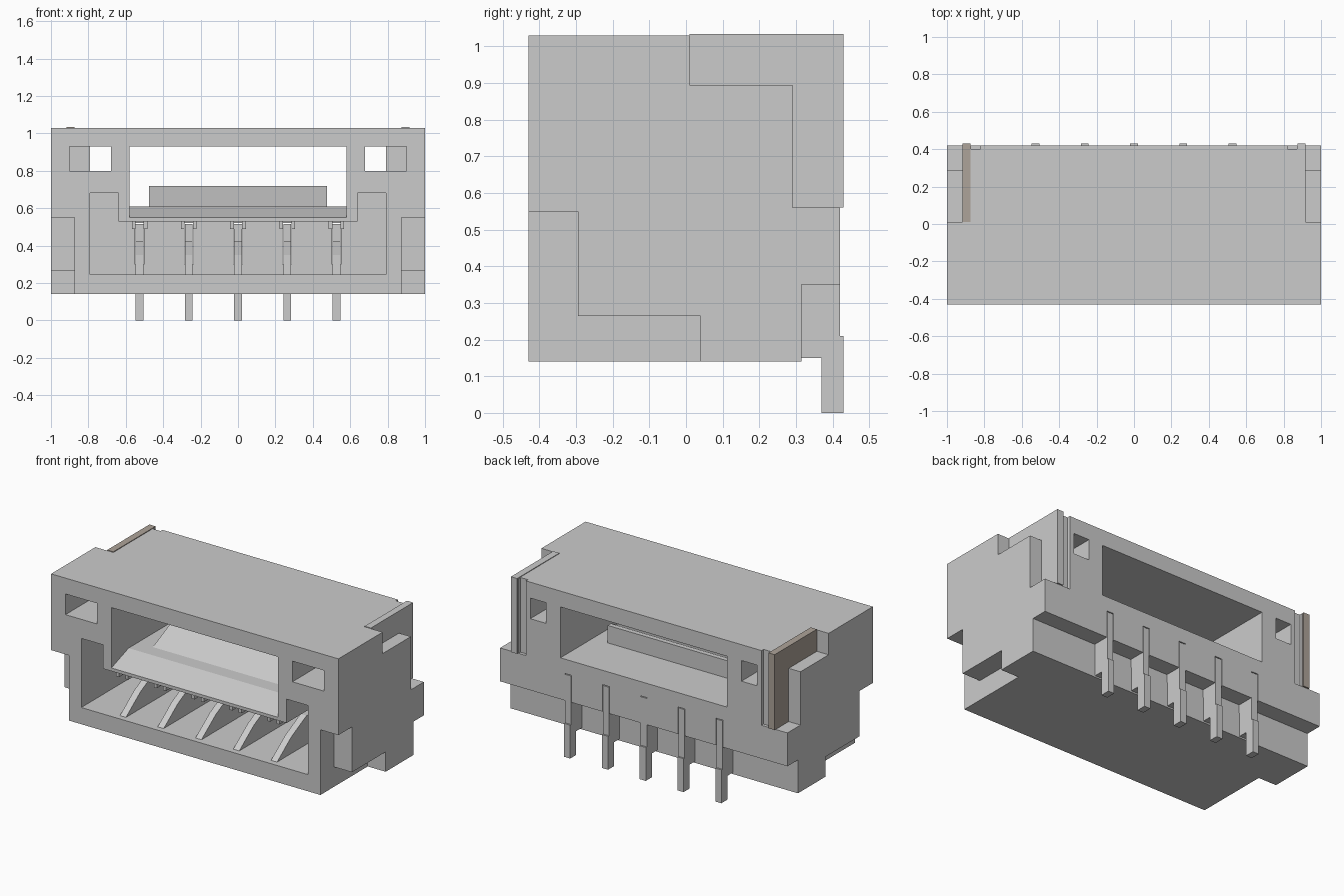
import bpy, bmesh
from mathutils import Vector

if "Cube" in bpy.data.objects:
    bpy.data.objects.remove(bpy.data.objects["Cube"])


def prism(name, profile, lo, hi, axis):
    """Extrude a 2D profile: axis 'x' takes (y, z) points, axis 'y' takes (x, z) points."""
    def place(p, d):
        return Vector((d, p[0], p[1])) if axis == 'x' else Vector((p[0], d, p[1]))
    bm = bmesh.new()
    face = bm.faces.new([bm.verts.new(place(p, lo)) for p in profile])
    ext = bmesh.ops.extrude_face_region(bm, geom=[face])
    verts = [v for v in ext['geom'] if isinstance(v, bmesh.types.BMVert)]
    bmesh.ops.translate(bm, verts=verts, vec=place((0, 0), hi - lo))
    bmesh.ops.recalc_face_normals(bm, faces=bm.faces)
    mesh = bpy.data.meshes.new(name)
    bm.to_mesh(mesh)
    bm.free()
    obj = bpy.data.objects.new(name, mesh)
    bpy.context.collection.objects.link(obj)
    return obj


def box(name, x0, x1, y0, y1, z0, z1):
    return prism(name, [(y0, z0), (y1, z0), (y1, z1), (y0, z1)], x0, x1, 'x')


def cut(target, cutter):
    cutter.hide_render = True
    mod = target.modifiers.new("cut", 'BOOLEAN')
    mod.operation = 'DIFFERENCE'
    mod.solver = 'EXACT'
    mod.object = cutter
    bpy.context.view_layer.objects.active = target
    bpy.ops.object.modifier_apply(modifier=mod.name)
    bpy.data.objects.remove(cutter)


PINS = [-0.526, -0.263, 0, 0.263, 0.526]

# Housing side profile, with the step under the back edge
housing = prism("housing", [(-0.43, 0.14), (0.315, 0.14), (0.315, 0.35),
                            (0.42, 0.35), (0.42, 1.03), (-0.43, 1.03)], -1, 1, 'x')

# Contact cavity with taller side pockets
cut(housing, prism("cavity", [(-0.79, 0.245), (0.79, 0.245), (0.79, 0.68), (0.64, 0.68),
                              (0.64, 0.53), (-0.64, 0.53), (-0.64, 0.68), (-0.79, 0.68)],
                   -0.6, 0.2, 'y'))

# Through window with sloped front sill
cut(housing, prism("window", [(-0.43, 0.55), (-0.26, 0.61), (0.6, 0.61), (0.6, 0.93),
                              (-0.6, 0.93), (-0.6, 0.55)], -0.58, 0.58, 'x'))

for s in (-1, 1):
    def side(name, a, b, *rest):
        return box(name, min(s * a, s * b), max(s * a, s * b), *rest)

    def side_profile(name, pts, a, b):
        return prism(name, pts, min(s * a, s * b), max(s * a, s * b), 'x')

    # Small latch holes: wide pocket in front, narrow through hole behind
    cut(housing, side("latch_pocket", 0.68, 0.9, -0.6, 0.0, 0.80, 0.93))
    cut(housing, side("latch_hole", 0.68, 0.79, -0.1, 0.6, 0.80, 0.93))
    # Lower front side notch
    cut(housing, side_profile("front_notch", [(-0.6, 0.0), (0.04, 0.0), (0.04, 0.265),
                              (-0.295, 0.265), (-0.295, 0.55), (-0.6, 0.55)], 0.875, 1.2))
    # Upper back side notch
    cut(housing, side_profile("back_notch", [(0.01, 1.2), (0.01, 0.895), (0.29, 0.895),
                              (0.29, 0.56), (0.6, 0.56), (0.6, 1.2)], 0.915, 1.2))
    # Groove beside each side plate
    cut(housing, side("plate_groove", 0.82, 0.872, 0.40, 0.6, 0.56, 1.2))
    # L-shaped side plate
    plate = side_profile("side_plate_" + ("left" if s < 0 else "right"),
                         [(0.01, 1.034), (0.01, 0.895), (0.29, 0.895),
                          (0.29, 0.56), (0.43, 0.56), (0.43, 1.034)], 0.875, 0.918)
    if s < 0:
        mat = bpy.data.materials.new("plate_brown")
        mat.diffuse_color = (0.42, 0.37, 0.32, 1)
        mat.use_nodes = True
        mat.node_tree.nodes["Principled BSDF"].inputs["Base Color"].default_value = mat.diffuse_color
        plate.data.materials.append(mat)

# Slots in the back wall for the contacts
for x in PINS:
    cut(housing, box("pin_slot", x - 0.024, x + 0.024, 0.1, 0.6, 0.3, 0.52))

# Ramp tongue on the window floor
prism("latch_ramp", [(-0.18, 0.605), (0.1, 0.605), (0.1, 0.72), (0.07, 0.72)],
      -0.475, 0.475, 'x')

# Contacts with solder legs, and guide ribs above each one
PIN = [(-0.40, 0.24), (0.315, 0.24), (0.315, 0.15), (0.37, 0.15), (0.37, 0),
       (0.43, 0), (0.43, 0.21), (0.42, 0.21), (0.42, 0.515), (0.19, 0.515),
       (0.19, 0.425), (-0.10, 0.425), (-0.25, 0.35)]
for i, x in enumerate(PINS):
    prism(f"contact_pin_{i + 1}", PIN, x - 0.021, x + 0.021, 'x')
    for s in (-1, 1):
        box(f"guide_rib_{i + 1}", x + s * 0.032 - 0.01, x + s * 0.032 + 0.01,
            -0.40, 0.21, 0.49, 0.535)
